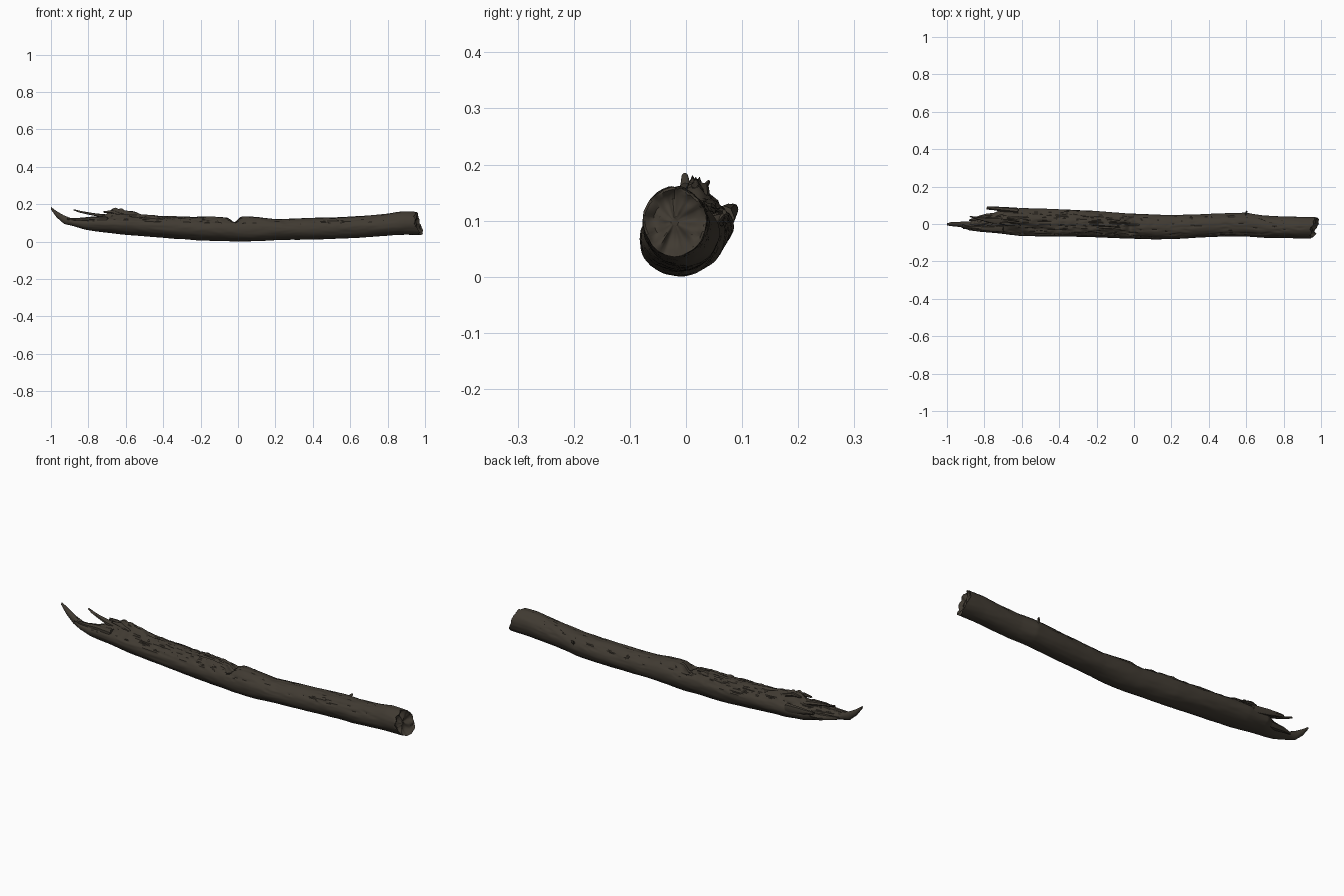
import bpy, bmesh, math
from mathutils import Vector, noise

bark = bpy.data.materials.new("dark_brown_bark")
bark.diffuse_color = (0.052, 0.043, 0.032, 1)

# Outline of the log: x, y min, y max, z bottom, z top
OUT = [(-1.0, -0.008, 0.004, 0.176, 0.19), (-0.97, -0.012, 0.012, 0.135, 0.168),
       (-0.93, -0.016, 0.012, 0.10, 0.145), (-0.88, -0.034, 0.014, 0.088, 0.125),
       (-0.82, -0.042, 0.026, 0.07, 0.128), (-0.77, -0.046, 0.045, 0.061, 0.14),
       (-0.71, -0.052, 0.078, 0.054, 0.145), (-0.6, -0.065, 0.085, 0.042, 0.152),
       (-0.4, -0.068, 0.078, 0.026, 0.145), (-0.2, -0.07, 0.07, 0.012, 0.142),
       (0.0, -0.08, 0.055, 0.006, 0.136), (0.12, -0.084, 0.049, 0.009, 0.134),
       (0.2, -0.08, 0.048, 0.013, 0.126), (0.35, -0.073, 0.052, 0.016, 0.13),
       (0.5, -0.066, 0.058, 0.02, 0.135), (0.6, -0.066, 0.06, 0.024, 0.139),
       (0.68, -0.073, 0.047, 0.029, 0.144), (0.8, -0.075, 0.04, 0.036, 0.154),
       (0.88, -0.076, 0.037, 0.04, 0.166), (1.0, -0.076, 0.035, 0.042, 0.163)]


def outline(x):
    for a, b in zip(OUT, OUT[1:]):
        if x <= b[0]:
            t = max(0, (x - a[0]) / (b[0] - a[0]))
            return [p + (q - p) * t for p, q in zip(a[1:], b[1:])]
    return OUT[-1][1:]


def bump(x, c, w):
    return math.exp(-((x - c) / w) ** 2)


def ramp(x, a, b):
    t = min(1, max(0, (x - a) / (b - a)))
    return t * t * (3 - 2 * t)


def skin(x, ang):
    """Point on the bark, with rot on the upper left half."""
    y0, y1, z0, z1 = outline(x)
    c, s = math.cos(ang), math.sin(ang)
    full = ramp(x, -1.0, -0.8)
    n = noise.noise(Vector((x * 5, c * 1.3, s * 1.3 + 4)))
    fine = noise.noise(Vector((x * 16, c * 5, s * 5)))
    r = 1 + full * (0.045 * n + 0.02 * fine)
    # torn, grooved wood along the top of the left half
    rot = ramp(s, 0.35, 0.75) * (1 - ramp(x, -0.1, 0.15)) * full
    grain = noise.noise(Vector((x * 9, c * 7, 2)))
    shred = noise.noise(Vector((x * 28, c * 13, 7)))
    r -= rot * (0.05 + 0.20 * max(0, grain) + 0.10 * shred)
    # shallow cracks in the sound half
    crack = noise.noise(Vector((x * 4, ang * 7, 11)))
    r -= 0.06 * max(0, 1 - abs(crack) * 9) * ramp(s, 0.0, 0.5) * full
    y = (y0 + y1) / 2 + (y1 - y0) / 2 * c * r
    z = (z0 + z1) / 2 + (z1 - z0) / 2 * s * r
    # ragged crest and the notch at mid length
    top = ramp(s, 0.55, 0.95)
    crest = bump(x, -0.65, 0.05) + 0.45 * bump(x, -0.56, 0.05)
    z += crest * bump(c, 0.1, 0.38) * ramp(s, 0.5, 0.9) * (0.036 + 0.03 * shred)
    z -= 0.026 * top * bump(x, -0.02, 0.022)
    z += 0.006 * top * bump(x, 0.05, 0.05)
    return y, z


def finish(name, bm, angle=40):
    bmesh.ops.recalc_face_normals(bm, faces=bm.faces)
    me = bpy.data.meshes.new(name)
    bm.to_mesh(me)
    bm.free()
    ob = bpy.data.objects.new(name, me)
    bpy.context.collection.objects.link(ob)
    me.materials.append(bark)
    bpy.ops.object.select_all(action='DESELECT')
    ob.select_set(True)
    bpy.context.view_layer.objects.active = ob
    bpy.ops.object.shade_smooth_by_angle(angle=math.radians(angle))
    return ob


def loft(bm, rings):
    for a, b in zip(rings, rings[1:]):
        k = len(a)
        for i in range(k):
            j = (i + 1) % k
            bm.faces.new((a[i], a[j], b[j], b[i]))


# Main log: skin rings, then a slanted broken right end with a dished face
N, M = 64, 260
bm = bmesh.new()
rings = []
for k in range(M + 1):
    u = k / M
    ring = []
    for i in range(N):
        a = 2 * math.pi * i / N
        c, s = math.cos(a), math.sin(a)
        jag = noise.noise(Vector((c * 2.5, s * 2.5, 9)))
        end = min(0.995, 0.962 + 0.016 * c - 0.014 * s + 0.016 * jag)
        x = -1 + u * (end + 1)
        y, z = skin(x, a)
        ring.append(bm.verts.new((x, y, z)))
    rings.append(ring)
last = [v.co.copy() for v in rings[-1]]
mid = sum(last, Vector()) / N
for f in (0.93, 0.82, 0.66, 0.48, 0.3, 0.12):
    ring = []
    for p in last:
        q = mid + (p - mid) * f
        q.x += -0.014 * (1 - f ** 4) + 0.016 * noise.noise(q * 38)
        ring.append(bm.verts.new(q))
    rings.append(ring)
loft(bm, rings)
bm.faces.new(rings[0])
bm.faces.new(rings[-1])
finish("log", bm)


def splinter(name, pts, sides=7):
    """Tapered broken sliver: points are x, y, z, half width, half height."""
    bm = bmesh.new()
    rings = []
    for n, (x, y, z, w, h) in enumerate(pts):
        ring = []
        for i in range(sides):
            a = 2 * math.pi * i / sides
            r = 1 + 0.25 * noise.noise(Vector((n * 1.7, i * 2.3, x * 5)))
            ring.append(bm.verts.new((x + 0.004 * math.sin(3 * a),
                                      y + w * r * math.cos(a), z + h * r * math.sin(a))))
        rings.append(ring)
    loft(bm, rings)
    bm.faces.new(rings[0])
    bm.faces.new(rings[-1])
    finish(name, bm)


# Slivers at the torn left end
splinter("upper_splinter", [(-0.68, 0.02, 0.135, 0.022, 0.014), (-0.75, 0.018, 0.147, 0.016, 0.009),
                            (-0.81, 0.025, 0.157, 0.009, 0.007), (-0.85, 0.034, 0.166, 0.006, 0.006),
                            (-0.875, 0.04, 0.174, 0.003, 0.004)])
splinter("back_splinter", [(-0.62, 0.07, 0.11, 0.016, 0.022), (-0.7, 0.078, 0.118, 0.013, 0.018),
                           (-0.75, 0.083, 0.124, 0.010, 0.012), (-0.785, 0.085, 0.128, 0.008, 0.008)])
splinter("front_splinter", [(-0.7, -0.025, 0.125, 0.02, 0.014), (-0.78, -0.025, 0.128, 0.014, 0.012),
                            (-0.85, -0.02, 0.122, 0.01, 0.01), (-0.91, -0.022, 0.125, 0.004, 0.005)])
splinter("low_splinter", [(-0.72, 0.03, 0.095, 0.03, 0.025), (-0.79, 0.035, 0.095, 0.018, 0.018),
                          (-0.84, 0.03, 0.1, 0.01, 0.012), (-0.88, 0.02, 0.104, 0.005, 0.006)])
# Loose bark flakes standing on the ragged crest
for k, (x, y, z) in enumerate([(-0.68, 0.0, 0.166), (-0.64, 0.03, 0.166), (-0.58, 0.01, 0.157)]):
    splinter("bark_flake_%d" % (k + 1), [(x + 0.07, y, z - 0.022, 0.014, 0.01),
                                         (x + 0.01, y, z - 0.002, 0.011, 0.009),
                                         (x - 0.035, y + 0.004, z - 0.003, 0.005, 0.005)])
# Small twig stub on the back
splinter("twig_stub", [(0.6, 0.045, 0.105, 0.012, 0.012), (0.597, 0.06, 0.112, 0.007, 0.008),
                       (0.604, 0.068, 0.12, 0.004, 0.005)])

# Rest the whole model on the ground
obs = list(bpy.context.collection.objects)
low = min(v.co.z for o in obs for v in o.data.vertices)
for o in obs:
    for v in o.data.vertices:
        v.co.z -= low
